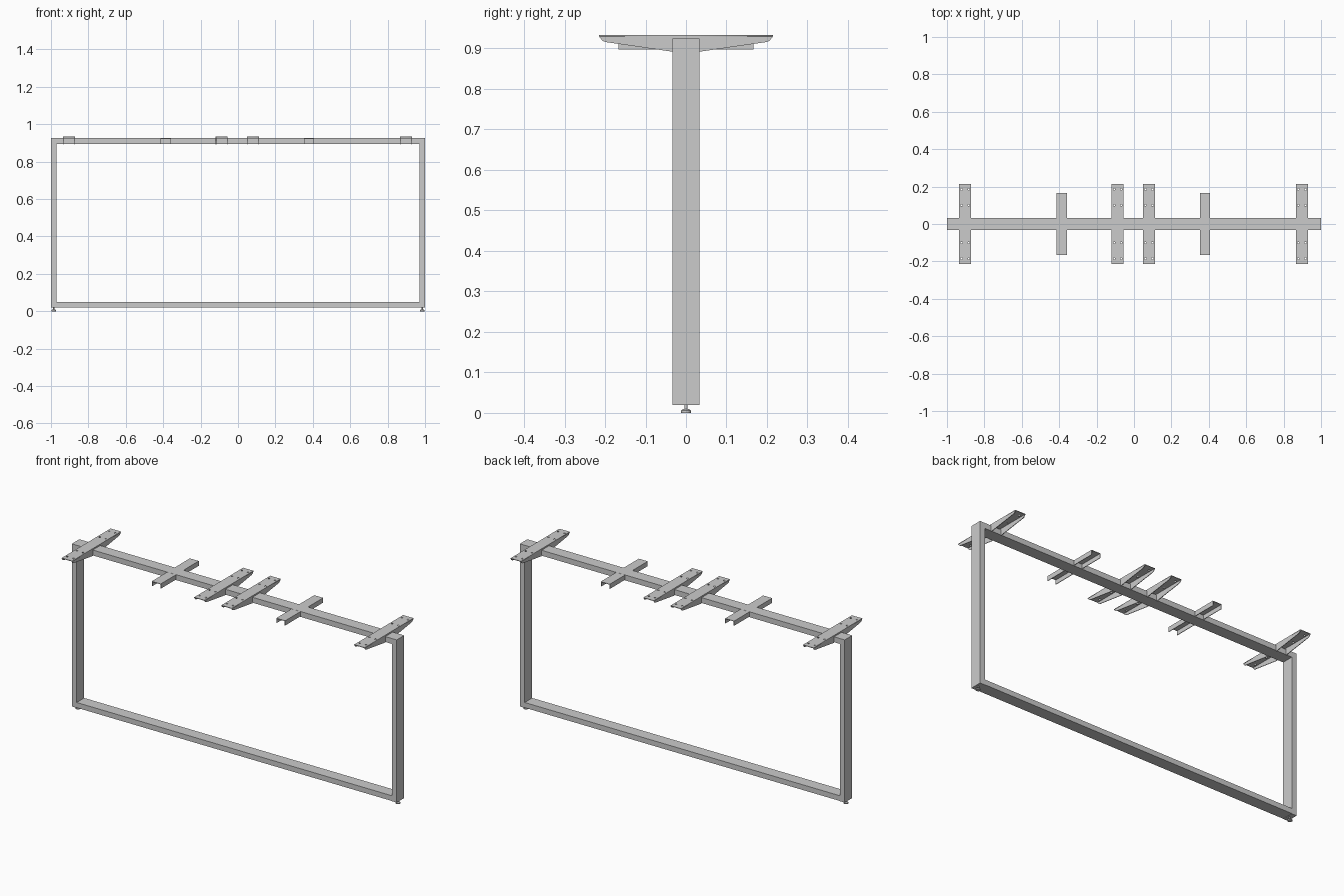
import bpy, bmesh, math
from mathutils import Matrix, Vector

if "Cube" in bpy.data.objects:
    bpy.data.objects.remove(bpy.data.objects["Cube"])

SHEET = 0.003      # sheet metal thickness
TOP = 0.925        # top of the frame
HALF_D = 0.033     # half depth of the frame tubes


def finish(name, bm):
    mesh = bpy.data.meshes.new(name)
    bm.to_mesh(mesh)
    bm.free()
    obj = bpy.data.objects.new(name, mesh)
    bpy.context.collection.objects.link(obj)
    return obj


def add_box(bm, lo, hi):
    lo, hi = Vector(lo), Vector(hi)
    m = Matrix.Translation((lo + hi) / 2) @ Matrix.Diagonal((*(hi - lo), 1))
    bmesh.ops.create_cube(bm, size=1, matrix=m)


def box(name, lo, hi):
    bm = bmesh.new()
    add_box(bm, lo, hi)
    return finish(name, bm)


def add_sheet(bm, loops, matrix):
    """Flat sheet from an outline plus hole loops, placed by matrix."""
    curve = bpy.data.curves.new("sheet_outline", 'CURVE')
    curve.dimensions, curve.fill_mode = '2D', 'BOTH'
    curve.extrude = SHEET / 2
    for pts in loops:
        s = curve.splines.new('POLY')
        s.points.add(len(pts) - 1)
        for p, (u, v) in zip(s.points, pts):
            p.co = (u, v, 0, 1)
        s.use_cyclic_u = True
    tmp = bpy.data.objects.new("sheet_outline", curve)
    mesh = bpy.data.meshes.new_from_object(tmp)
    mesh.transform(matrix)
    bm.from_mesh(mesh)
    bpy.data.objects.remove(tmp)
    bpy.data.curves.remove(curve)
    bpy.data.meshes.remove(mesh)


def ring(x, y, r, n=12):
    return [(x + r * math.cos(2 * math.pi * i / n),
             y + r * math.sin(2 * math.pi * i / n)) for i in range(n)]


def side_plane(x):
    """Maps sheet (u, v) to (y, z) at the given x."""
    return Matrix(((0, 0, 1, x), (1, 0, 0, 0), (0, 1, 0, 0), (0, 0, 0, 1)))


# Rectangular frame
for side, s in (("left", -1), ("right", 1)):
    x0, x1 = sorted((s * 1.0, s * 0.97))
    box(side + "_post", (x0, -HALF_D, 0.02), (x1, HALF_D, TOP))
box("top_beam", (-0.97, -HALF_D, 0.895), (0.97, HALF_D, TOP))
box("bottom_beam", (-0.97, -HALF_D, 0.021), (0.97, HALF_D, 0.05))

# Levelling feet: pad, taper and threaded stem
for side, x in (("left", -0.985), ("right", 0.985)):
    bm = bmesh.new()
    for r1, r2, z0, z1 in ((0.012, 0.012, 0, 0.006),
                           (0.012, 0.006, 0.006, 0.010),
                           (0.004, 0.004, 0.010, 0.021)):
        bmesh.ops.create_cone(bm, cap_ends=True, segments=20, radius1=r1, radius2=r2,
                              depth=z1 - z0, matrix=Matrix.Translation((x, 0, (z0 + z1) / 2)))
    foot = finish(side + "_foot", bm)
    bpy.context.view_layer.objects.active = foot
    foot.select_set(True)
    bpy.ops.object.shade_smooth_by_angle()
    foot.select_set(False)

# Large tapered channel brackets, notched over the beam and drilled on top
W, L, PLATE_TOP = 0.032, 0.215, 0.933
half = [(L, PLATE_TOP - SHEET), (0.206, 0.919), (0.199, 0.916), (HALF_D, 0.892), (HALF_D, TOP)]
flange = half + [(-y, z) for y, z in reversed(half)]
plate = [(-W, -L), (W, -L), (W, L), (-W, L)]
holes = [ring(x, y, 0.005) for x in (-0.019, 0.019) for y in (-0.185, -0.1, 0.1, 0.185)]
for i, x in enumerate((-0.903, -0.087, 0.080, 0.898)):
    bm = bmesh.new()
    add_sheet(bm, [plate] + holes, Matrix.Translation((0, 0, PLATE_TOP - SHEET / 2)))
    for s in (-1, 1):
        add_sheet(bm, [flange], side_plane(s * (W - SHEET / 2)))
    finish(f"support_bracket_{i + 1}", bm).location.x = x

# Small straight channel stubs on both sides of the beam
W, L, Z0, Z1 = 0.0275, 0.167, 0.898, 0.9245
for i, x in enumerate((-0.386, 0.380)):
    bm = bmesh.new()
    for s in (-1, 1):
        y0, y1 = sorted((s * HALF_D, s * L))
        add_box(bm, (-W, y0, Z1 - SHEET), (W, y1, Z1))
        for f in (-1, 1):
            x0, x1 = sorted((f * W, f * (W - SHEET)))
            add_box(bm, (x0, y0, Z0), (x1, y1, Z1 - SHEET))
    finish(f"small_bracket_{i + 1}", bm).location.x = x
